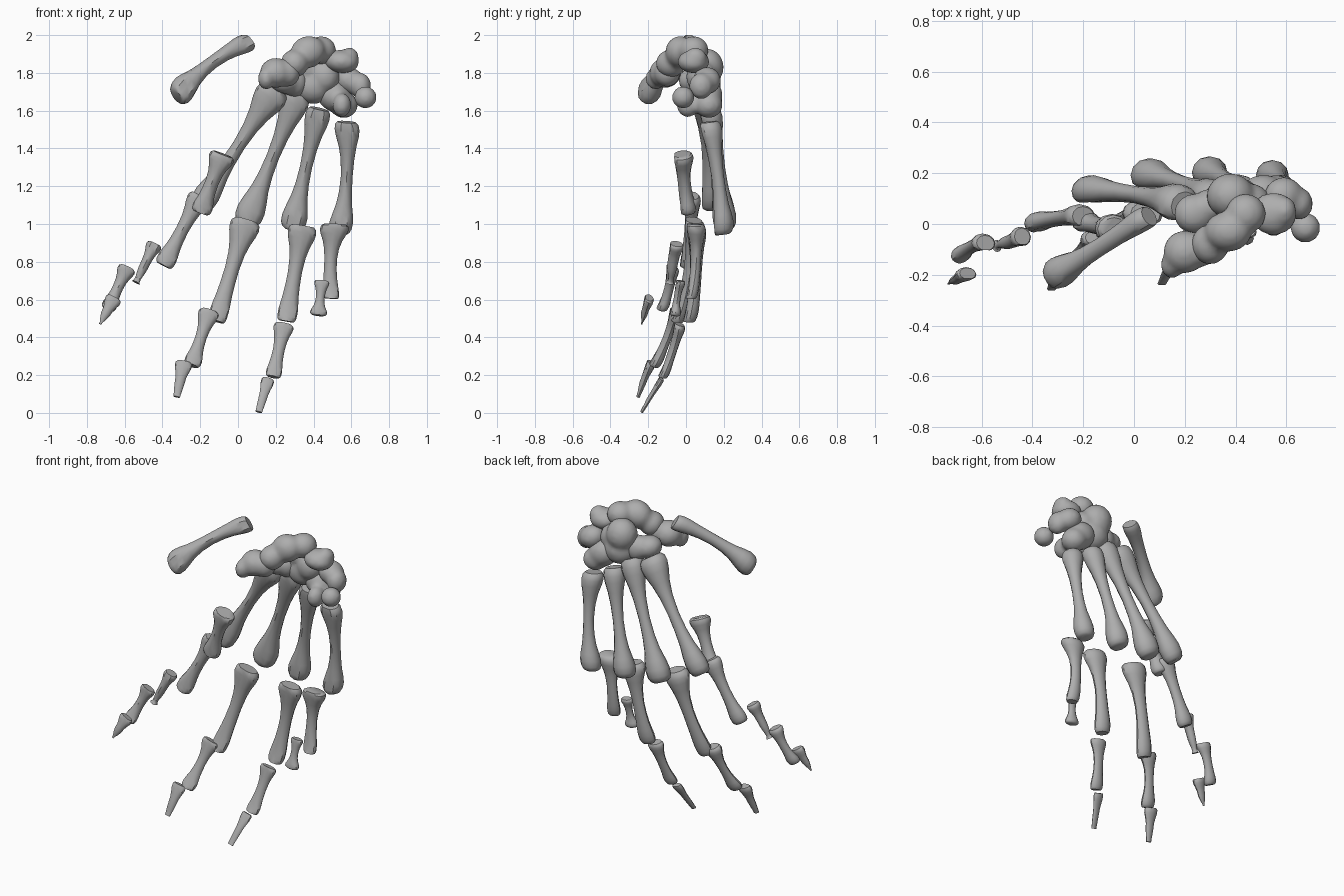
import bpy, bmesh, math
from mathutils import Vector, Matrix

cube = bpy.data.objects.get("Cube")
if cube:
    bpy.data.objects.remove(cube, do_unlink=True)

bone_mat = bpy.data.materials.new("bone_grey")
bone_mat.use_nodes = True
COLOR = (0.42, 0.42, 0.42, 1)
bone_mat.diffuse_color = COLOR
bone_mat.node_tree.nodes["Principled BSDF"].inputs["Base Color"].default_value = COLOR


def finish(name, bm, angle=38):
    bmesh.ops.recalc_face_normals(bm, faces=bm.faces)
    mesh = bpy.data.meshes.new(name)
    bm.to_mesh(mesh)
    bm.free()
    mesh.materials.append(bone_mat)
    obj = bpy.data.objects.new(name, mesh)
    bpy.context.collection.objects.link(obj)
    bpy.ops.object.select_all(action='DESELECT')
    obj.select_set(True)
    bpy.context.view_layer.objects.active = obj
    bpy.ops.object.shade_smooth_by_angle(angle=math.radians(angle))
    return obj


# Rows along a bone: position, amount of base flare, amount of head flare
LONG = [(0, .55, 0), (.025, .9, 0), (.07, 1, 0), (.13, .85, 0), (.22, .45, 0), (.33, .15, 0),
        (.48, 0, 0), (.62, 0, .1), (.73, 0, .35), (.82, 0, .75), (.89, 0, 1), (.95, 0, .95),
        (.985, 0, .65), (1, 0, .2)]
TIP = [(0, .6, 0), (.05, 1, 0), (.16, .95, 0), (.3, .5, 0), (.45, .12, 0), (.62, 0, 0),
       (.78, 0, .4), (.92, 0, .9), (1, 0, 1)]
SIDES = 12


def bone(name, start, end, base, shaft, head, depth=.85, bow=(0, 0, 0), rows=LONG):
    """Loft an oval section from start to end; palmar side is grooved at both ends."""
    a, b, bow = Vector(start), Vector(end), Vector(bow)
    d = (b - a).normalized()
    side = d.cross(Vector((0, 1, 0))).normalized()
    back = side.cross(d).normalized()
    if back.y < 0:
        back = -back
    bm = bmesh.new()
    rings = []
    for t, fb, fh in rows:
        c = a.lerp(b, t) + bow * (4 * t * (1 - t))
        w = shaft + (base - shaft) * fb + (head - shaft) * fh
        flare = max(fb, fh)
        ring = []
        for i in range(SIDES):
            ang = 2 * math.pi * i / SIDES
            x, y = math.cos(ang), math.sin(ang)
            groove = 1 - .28 * flare * max(0, -y) ** 6
            ridge = 1 + .22 * (1 - flare) * max(0, -y) ** 4
            ring.append(bm.verts.new(c + side * x * w + back * y * w * depth * groove * ridge))
        rings.append(ring)
    for r, s in zip(rings, rings[1:]):
        for i in range(SIDES):
            j = (i + 1) % SIDES
            bm.faces.new((r[i], r[j], s[j], s[i]))
    bm.faces.new(rings[0])
    bm.faces.new(rings[-1])
    return finish(name, bm)


def carpal(name, *lobes):
    """Fuse ellipsoid lobes, each (centre, radii, tilt about y), into one bone."""
    bm = bmesh.new()
    for centre, radii, tilt in lobes:
        m = (Matrix.Translation(centre) @ Matrix.Rotation(math.radians(tilt), 4, 'Y')
             @ Matrix.Diagonal((*radii, 1)))
        bmesh.ops.create_icosphere(bm, subdivisions=3, radius=1, matrix=m)
    obj = finish(name, bm, 60)
    fuse = obj.modifiers.new("fuse", 'REMESH')
    fuse.mode = 'VOXEL'
    fuse.voxel_size = .014
    fuse.use_smooth_shade = True
    relax = obj.modifiers.new("relax", 'SMOOTH')
    relax.factor = .5
    relax.iterations = 5


# Thumb
bone("thumb_metacarpal", (.06, .03, 1.965), (-.325, -.215, 1.675), .052, .034, .07, .95,
     (-.01, 0, .03))

# Index finger
bone("index_metacarpal", (.2, .07, 1.72), (-.205, .13, 1.09), .088, .034, .068, .9, (0, .02, 0))
bone("index_fragment", (-.08, -.02, 1.37), (-.2, .01, 1.06), .068, .036, .055, .85)
bone("index_proximal", (-.2, .03, 1.15), (-.395, 0, .78), .06, .034, .052, .8, (0, .01, 0))
bone("index_splinter", (-.44, -.05, .895), (-.54, -.085, .69), .042, .025, .016, 1)
bone("index_middle", (-.585, -.075, .77), (-.69, -.13, .55), .048, .028, .04, .8, (0, .015, 0))
bone("index_distal", (-.655, -.195, .61), (-.73, -.235, .47), .043, .025, .006, .65, rows=TIP)

# Middle finger
bone("middle_metacarpal", (.32, .1, 1.69), (.04, .195, 1.0), .074, .034, .075, .9, (0, .015, 0))
bone("middle_proximal", (.045, .04, 1.02), (-.115, -.045, .485), .08, .038, .05, .75, (0, .025, 0))
bone("middle_intermediate", (-.15, -.055, .54), (-.245, -.17, .25), .056, .03, .046, .7,
     (0, .015, 0))
bone("middle_distal", (-.285, -.185, .27), (-.325, -.255, .085), .045, .026, .018, .6, rows=TIP)

# Ring finger
bone("ring_metacarpal", (.43, .12, 1.61), (.285, .205, .97), .066, .032, .068, .95, (0, .015, 0))
bone("ring_proximal", (.345, .045, .99), (.255, .015, .485), .076, .037, .052, .75, (0, .025, 0))
bone("ring_intermediate", (.245, -.035, .47), (.185, -.125, .19), .053, .031, .042, .65,
     (0, .012, 0))
bone("ring_distal", (.16, -.13, .18), (.11, -.235, .005), .034, .022, .018, .5, rows=TIP)

# Little finger
bone("little_metacarpal", (.575, .12, 1.54), (.535, .195, .945), .066, .031, .062, .95,
     (.02, .015, 0))
bone("little_proximal", (.515, .045, 1.0), (.495, .025, .605), .076, .033, .042, .75,
     (-.015, .02, 0))
bone("little_intermediate", (.445, -.03, .7), (.425, -.06, .515), .04, .023, .045, .7)

# Wrist bones
carpal("trapezium", ((.2, -.11, 1.8), (.085, .085, .08), 0),
       ((.15, -.16, 1.77), (.045, .055, .06), 0),
       ((.26, -.1, 1.8), (.07, .07, .075), 0))
carpal("trapezoid", ((.24, .04, 1.76), (.085, .08, .07), 20),
       ((.3, .07, 1.75), (.07, .07, .08), 0))
carpal("scaphoid", ((.3, -.08, 1.85), (.075, .08, .075), -30),
       ((.37, -.03, 1.91), (.095, .08, .085), -20),
       ((.44, .04, 1.92), (.08, .08, .075), 0))
carpal("capitate", ((.38, .11, 1.83), (.095, .09, .1), 0),
       ((.4, .1, 1.73), (.1, .085, .095), 0),
       ((.46, .08, 1.78), (.08, .08, .09), 0))
carpal("lunate", ((.55, .04, 1.86), (.092, .085, .062), 5),
       ((.59, .05, 1.88), (.05, .06, .055), 0))
carpal("triquetrum", ((.59, .11, 1.76), (.08, .075, .07), 30),
       ((.65, .08, 1.73), (.055, .065, .07), 0))
carpal("pisiform", ((.675, -.015, 1.67), (.06, .06, .06), 0))
carpal("hamate", ((.51, .11, 1.68), (.1, .085, .085), 35),
       ((.56, .12, 1.63), (.075, .075, .07), 0),
       ((.55, .01, 1.63), (.05, .06, .065), 0))
